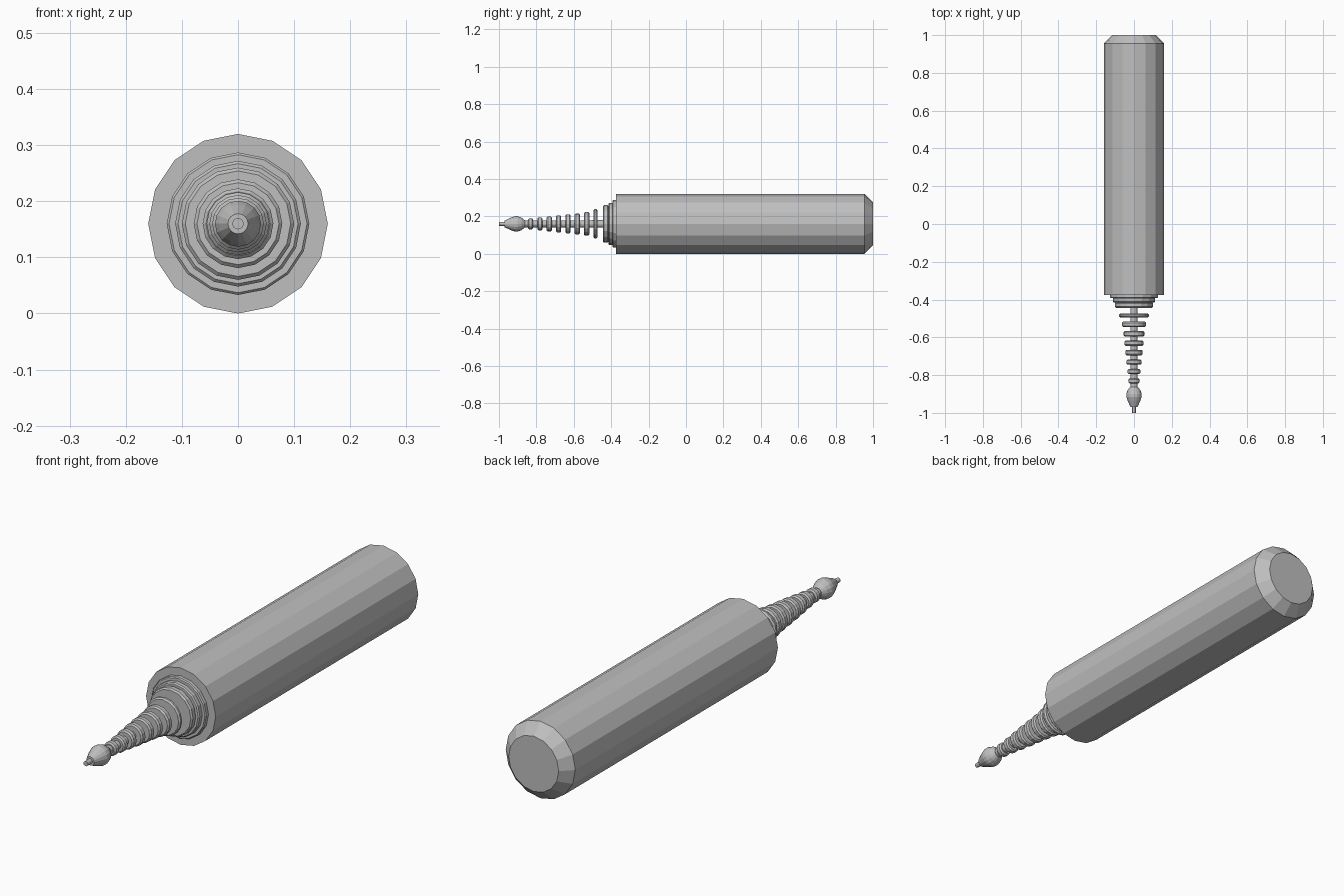
import bpy
import bmesh
from math import sin, cos, tau

SIDES = 16
AXIS_Z = 0.16

cube = bpy.data.objects.get("Cube")
if cube:
    bpy.data.objects.remove(cube, do_unlink=True)

grey = bpy.data.materials.new("plain grey")
grey.use_nodes = True
grey.diffuse_color = (0.52, 0.52, 0.52, 1)
grey.node_tree.nodes["Principled BSDF"].inputs["Base Color"].default_value = grey.diffuse_color


def lathe(name, profile):
    """Turn (y, radius) points, listed front to back, around the long axis."""
    bm = bmesh.new()
    rings = []
    for y, r in profile:
        rings.append([bm.verts.new((r * sin(tau * i / SIDES), y, AXIS_Z + r * cos(tau * i / SIDES)))
                      for i in range(SIDES)])
    for a, b in zip(rings, rings[1:]):
        for i in range(SIDES):
            j = (i + 1) % SIDES
            bm.faces.new((a[i], a[j], b[j], b[i]))
    bm.faces.new(rings[0])
    bm.faces.new(rings[-1])
    bmesh.ops.recalc_face_normals(bm, faces=bm.faces)
    mesh = bpy.data.meshes.new(name)
    bm.to_mesh(mesh)
    bm.free()
    mesh.materials.append(grey)
    obj = bpy.data.objects.new(name, mesh)
    bpy.context.collection.objects.link(obj)
    return obj


def disc(name, y, radius, half, bevel):
    """A flat disc with chamfered rims."""
    return lathe(name, [(y - half, radius - bevel), (y - half + bevel, radius),
                        (y + half - bevel, radius), (y + half, radius - bevel)])


# Main barrel with a chamfered back end
lathe("barrel", [(-0.375, 0.16), (0.955, 0.16), (1.0, 0.115)])

# Stepped collar at the mouth of the barrel
disc("collar_back", -0.382, 0.127, 0.011, 0.004)
disc("collar_middle", -0.402, 0.112, 0.013, 0.005)
disc("collar_front", -0.429, 0.1, 0.015, 0.006)

# Thin core carrying a row of shrinking discs
lathe("core_rod", [(-0.87, 0.018), (-0.4, 0.02)])
disc("cooling_disc_1", -0.484, 0.079, 0.01, 0.006)
radii = [0.063, 0.056, 0.051, 0.046, 0.04, 0.034, 0.029]
for i, r in enumerate(radii):
    disc(f"cooling_disc_{i + 2}", -0.531 - 0.05 * i, r, 0.014, 0.006)

# Bulb and needle at the tip
lathe("tip_bulb", [(-0.97, 0.018), (-0.935, 0.034), (-0.915, 0.041), (-0.9, 0.041),
                   (-0.88, 0.034), (-0.862, 0.02)])
lathe("tip_needle", [(-1.0, 0.01), (-0.96, 0.01)])
